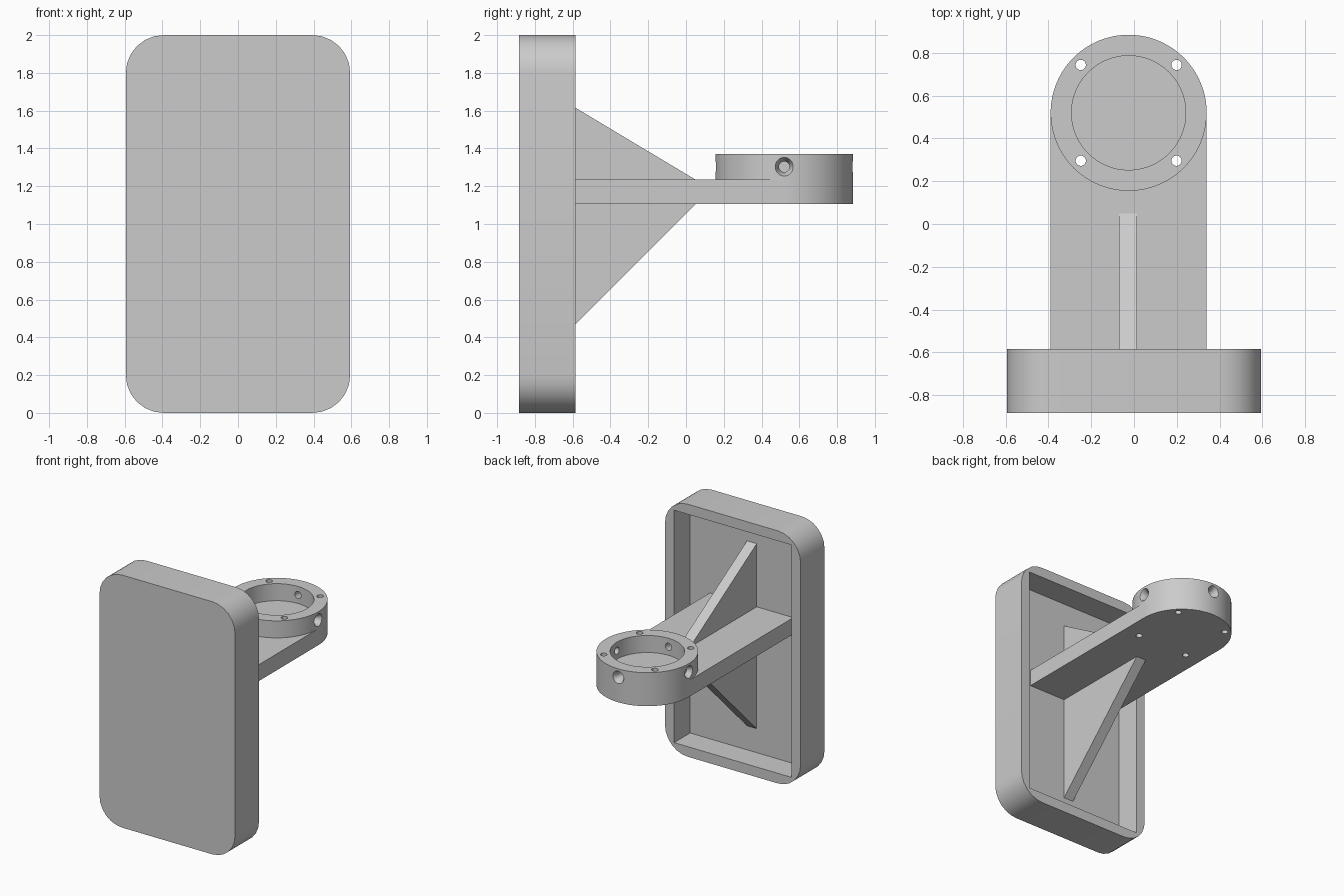
import bpy, bmesh, math
from mathutils import Vector, Matrix

cube = bpy.data.objects.get("Cube")
if cube:
    bpy.data.objects.remove(cube, do_unlink=True)

grey = bpy.data.materials.new("plain grey")
grey.use_nodes = True
colour = (0.6, 0.6, 0.6, 1)
grey.diffuse_color = colour
grey.node_tree.nodes["Principled BSDF"].inputs["Base Color"].default_value = colour


def add_object(name, bm):
    bmesh.ops.recalc_face_normals(bm, faces=bm.faces)
    mesh = bpy.data.meshes.new(name)
    bm.to_mesh(mesh)
    bm.free()
    mesh.materials.append(grey)
    obj = bpy.data.objects.new(name, mesh)
    bpy.context.collection.objects.link(obj)
    return obj


def prism(name, points, depth):
    """Extrude a flat outline along a vector."""
    bm = bmesh.new()
    face = bm.faces.new([bm.verts.new(p) for p in points])
    out = bmesh.ops.extrude_face_region(bm, geom=[face])
    moved = [v for v in out["geom"] if isinstance(v, bmesh.types.BMVert)]
    bmesh.ops.translate(bm, verts=moved, vec=depth)
    return add_object(name, bm)


def arc(cx, cy, r, start, end, steps):
    angles = [math.radians(start + (end - start) * i / steps) for i in range(steps + 1)]
    return [(cx + r * math.cos(a), cy + r * math.sin(a)) for a in angles]


def cone(bm, start, end, r1, r2, sides=32):
    """Add a round bar or cone between two points."""
    start, end = Vector(start), Vector(end)
    axis = end - start
    turn = axis.to_track_quat("Z", "Y").to_matrix().to_4x4()
    bmesh.ops.create_cone(bm, cap_ends=True, segments=sides, radius1=r1, radius2=r2,
                          depth=axis.length,
                          matrix=Matrix.Translation((start + end) / 2) @ turn)


def cut(obj, bm):
    """Subtract a bmesh from an object and bake the result."""
    cutter = add_object("cutter", bm)
    cutter.hide_render = True
    mod = obj.modifiers.new("cut", "BOOLEAN")
    mod.operation, mod.solver, mod.object = "DIFFERENCE", "EXACT", cutter
    graph = bpy.context.evaluated_depsgraph_get()
    baked = bpy.data.meshes.new_from_object(obj.evaluated_get(graph))
    obj.modifiers.clear()
    obj.data = baked
    bpy.data.objects.remove(cutter, do_unlink=True)


def smooth(obj):
    obj.data.shade_smooth()
    obj.data.set_sharp_from_angle(angle=math.radians(30))


# Backing plate: rounded slab with a square-cornered pocket behind
half, front, back, floor, rad = 0.594, -0.885, -0.585, -0.785, 0.2
outline = []
for k, (sx, cz) in enumerate([(1, 2 - rad), (-1, 2 - rad), (-1, rad), (1, rad)]):
    outline += arc(sx * (half - rad), cz, rad, 90 * k, 90 * k + 90, 6)
plate = prism("backing_plate", [(x, front, z) for x, z in outline], (0, back - front, 0))
wall = 0.08
bm = bmesh.new()
bmesh.ops.create_cube(bm, size=1, matrix=Matrix.Translation((0, floor + 0.25, 1))
                      @ Matrix.Diagonal((2 * (half - wall), 0.5, 2 * (1 - wall), 1)))
cut(plate, bm)
smooth(plate)

# Arm: flat shelf with a round end
cx, cy, R, low, top, rim = -0.025, 0.52, 0.365, 1.105, 1.235, 1.37
shelf = [(cx - R, floor), (cx + R, floor)] + arc(cx, cy, R, 0, 180, 48)
arm = prism("arm", [(x, y, low) for x, y in shelf], (0, 0, top - low))

# Collar standing on the round end
collar = prism("collar", [(x, y, top) for x, y in arc(cx, cy, R, 0, 360, 96)[:-1]],
               (0, 0, rim - top))
bm = bmesh.new()
cone(bm, (cx, cy, top - 0.1), (cx, cy, rim + 0.1), 0.267, 0.267, 96)
cut(collar, bm)

# Four upright screw holes through collar and arm
for part in (arm, collar):
    bm = bmesh.new()
    for sx in (-1, 1):
        for sy in (-1, 1):
            x, y = cx + sx * 0.224, cy + sy * 0.224
            cone(bm, (x, y, 1), (x, y, 1.5), 0.024, 0.024)
    cut(part, bm)

# Four countersunk holes through the side of the collar
mid = Vector((cx, cy, 1.303))
for d in (Vector((1, 0, 0)), Vector((-1, 0, 0)), Vector((0, 1, 0)), Vector((0, -1, 0))):
    for inner, outer, r1, r2 in ((0.2, 0.45, 0.028, 0.028), (0.325, 0.385, 0.028, 0.06)):
        bm = bmesh.new()
        cone(bm, mid + d * inner, mid + d * outer, r1, r2)
        cut(collar, bm)
smooth(arm)
smooth(collar)

# Bracing rib above and below the arm
rib = [(floor, 0.27), (0.05, low), (0.05, top), (floor, 1.735)]
prism("bracing_rib", [(-0.07, y, z) for y, z in rib], (0.085, 0, 0))
